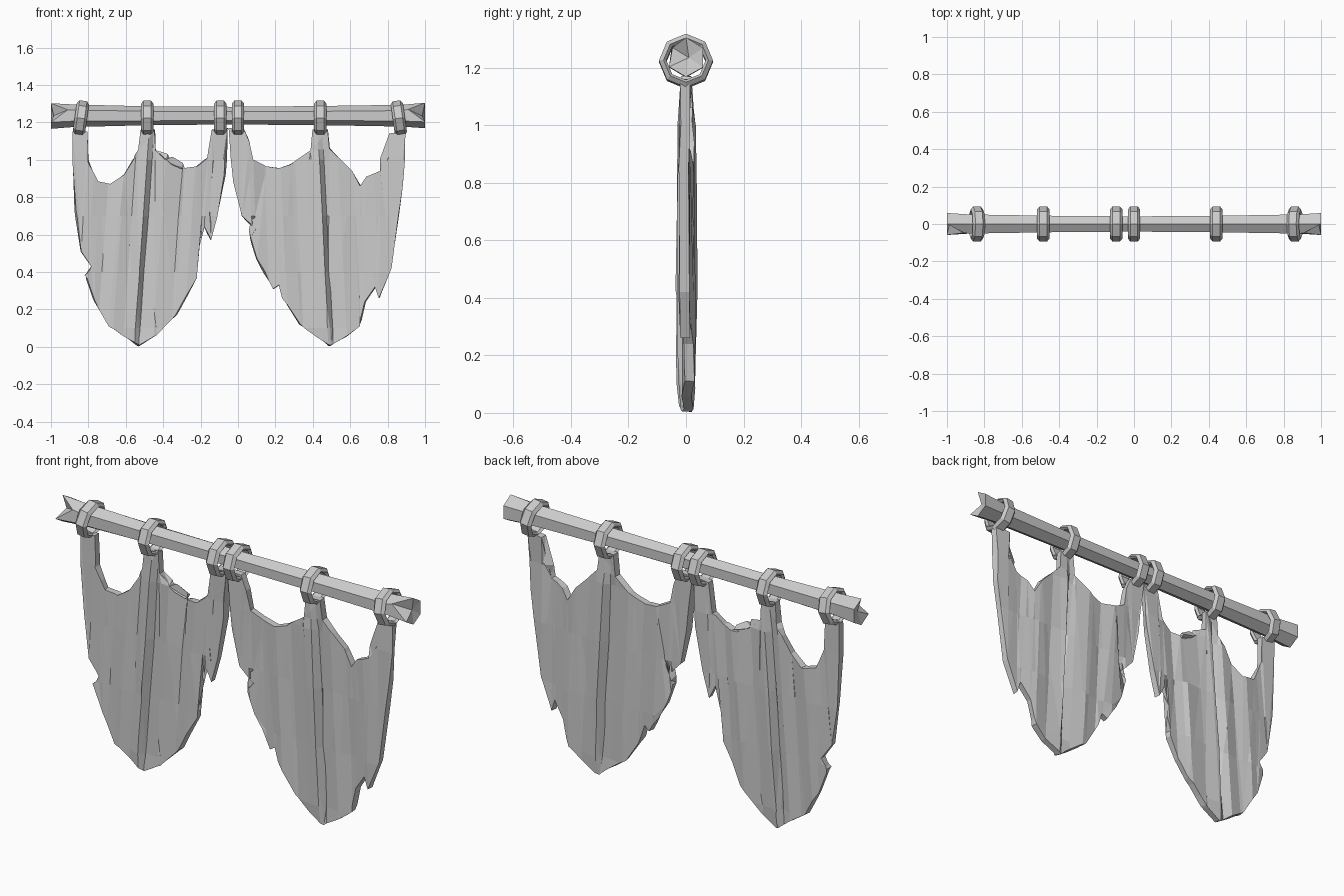
import bpy, bmesh, math, random
from mathutils import Vector, Matrix

random.seed(4)
if "Cube" in bpy.data.objects:
    bpy.data.objects.remove(bpy.data.objects["Cube"], do_unlink=True)

grey = bpy.data.materials.new("plain_grey")
grey.use_nodes = True
COLOUR = (0.6, 0.6, 0.6, 1)
grey.diffuse_color = COLOUR
grey.node_tree.nodes["Principled BSDF"].inputs["Base Color"].default_value = COLOUR

ROD_Z = 1.235


def finish(name, bm):
    """Turn a bmesh into a flat shaded object."""
    bmesh.ops.recalc_face_normals(bm, faces=bm.faces)
    mesh = bpy.data.meshes.new(name)
    bm.to_mesh(mesh)
    bm.free()
    mesh.materials.append(grey)
    obj = bpy.data.objects.new(name, mesh)
    bpy.context.collection.objects.link(obj)
    return obj


def bridge(bm, a, b):
    for i in range(len(a)):
        j = (i + 1) % len(a)
        bm.faces.new((a[i], a[j], b[j], b[i]))


def make_rod():
    """Hexagonal pole, flared at the ends, with a split in each end."""
    bm = bmesh.new()
    rings = []
    for x, r in ((-1, .068), (-.88, .059), (-.45, .051), (0, .047),
                 (.45, .051), (.88, .059), (1, .068)):
        ring = []
        for i in range(6):
            a = i * math.pi / 3
            wobble = random.uniform(-.002, .002)
            ring.append(bm.verts.new((x, -math.sin(a) * r, ROD_Z + math.cos(a) * r + wobble)))
        rings.append(ring)
    for a, b in zip(rings, rings[1:]):
        bridge(bm, a, b)
    # end caps: a fan whose upper front corner is broken away
    for ring, side in ((rings[0], -1), (rings[-1], 1)):
        centre = bm.verts.new((side * .985, .01, ROD_Z))
        for i in range(6):
            bm.faces.new((ring[i], ring[(i + 1) % 6], centre))
        ring[1].co.x -= side * .09
        ring[1].co.y += .012
    return finish("curtain_rod", bm)


def make_ring(name, x, tilt):
    """Eight sided ring with a bevelled section."""
    bm = bmesh.new()
    section = ((-.022, .068), (-.033, .078), (-.02, .094),
               (.02, .094), (.033, .078), (.022, .068))
    loops = []
    for i in range(8):
        a = i * math.pi / 4
        loops.append([bm.verts.new((u, r * math.sin(a), r * math.cos(a)))
                      for u, r in section])
    for i in range(8):
        bridge(bm, loops[i], loops[(i + 1) % 8])
    bmesh.ops.transform(bm, matrix=Matrix.Translation((x, 0, 1.222))
                        @ Matrix.Rotation(tilt, 4, 'Y'), verts=bm.verts)
    return finish(name, bm)


def make_cloth(name, outline, folds, lean):
    """Ragged cloth: outline cut along its folds, pushed into pleats, thickened."""
    bm = bmesh.new()
    bm.faces.new([bm.verts.new((x, 0, z)) for x, z in outline])
    bmesh.ops.triangulate(bm, faces=bm.faces)

    def cut(point, normal):
        bmesh.ops.bisect_plane(bm, geom=bm.verts[:] + bm.edges[:] + bm.faces[:],
                               plane_co=point, plane_no=normal, dist=.0005)
    for x, _ in folds:
        cut(Vector((x, 0, .5)), Vector((1, 0, -lean)))
    for z in (.1, .4, .7, 1.0):
        cut(Vector((0, 0, z)), Vector((0, 0, 1)))
    # merge the triangulation back into clean strips
    bmesh.ops.dissolve_degenerate(bm, dist=.004, edges=bm.edges)
    for v in bm.verts:
        u = v.co.x - lean * (v.co.z - .5)
        y = folds[0][1] if u < folds[0][0] else folds[-1][1]
        for (x0, y0), (x1, y1) in zip(folds, folds[1:]):
            if x0 <= u <= x1:
                y = y0 + (y1 - y0) * (u - x0) / (x1 - x0)
        fade = min(1, max(.15, (1.15 - v.co.z) * 5), .3 + v.co.z * 5)
        v.co.y = y * fade + random.uniform(-.003, .003)
    obj = finish(name, bm)
    # the open sheet must face one way before it is thickened
    solid = obj.modifiers.new("thickness", 'SOLIDIFY')
    solid.thickness = .034
    solid.offset = 0
    return obj


make_rod()
for n, (x, tilt) in enumerate(((-.84, .14), (-.485, 0), (-.095, 0),
                               (0, 0), (.44, 0), (.86, -.14))):
    make_ring("ring_%d" % (n + 1), x, tilt)

# Outlines run along the top from right hand side to left, then round the hem
right_outline = (
    (-.885, 1.15), (-.805, 1.15), (-.8, .99), (-.75, .885), (-.68, .87), (-.61, .92),
    (-.53, 1.05), (-.52, 1.16), (-.445, 1.16), (-.44, 1.05), (-.36, .98), (-.28, .955),
    (-.22, .965), (-.165, 1.01), (-.14, 1.16), (-.055, 1.17), (-.07, .92), (-.11, .7),
    (-.145, .57), (-.18, .64), (-.21, .54), (-.22, .37), (-.33, .17), (-.44, .06),
    (-.53, .005), (-.69, .11), (-.77, .25), (-.815, .38), (-.785, .43), (-.84, .51),
    (-.87, .73), (-.885, 1))
left_outline = (
    (-.05, 1.17), (.03, 1.17), (.06, 1.1), (.08, 1), (.15, .965), (.22, .955),
    (.28, .975), (.39, 1.05), (.4, 1.16), (.48, 1.16), (.49, 1.06), (.61, .94),
    (.655, .86), (.69, .91), (.76, .94), (.805, 1.01), (.81, 1.14), (.895, 1.15),
    (.88, .85), (.82, .42), (.755, .26), (.735, .32), (.68, .24), (.65, .11),
    (.58, .055), (.49, .005), (.33, .12), (.24, .26), (.22, .33), (.19, .31),
    (.1, .47), (.065, .58), (.09, .63), (.02, .7), (-.02, .88))

right_folds = ((-.8, 0), (-.72, .012), (-.64, -.004), (-.58, .008), (-.525, -.018),
               (-.5, .02), (-.42, .006), (-.33, .016), (-.26, -.006), (-.17, .006))
left_folds = ((.08, 0), (.16, .014), (.25, 0), (.33, .012), (.4, -.002), (.455, -.014),
              (.48, .02), (.56, .004), (.64, .014), (.75, -.006))

make_cloth("right_cloth", right_outline, right_folds, .07)
make_cloth("left_cloth", left_outline, left_folds, -.05)
